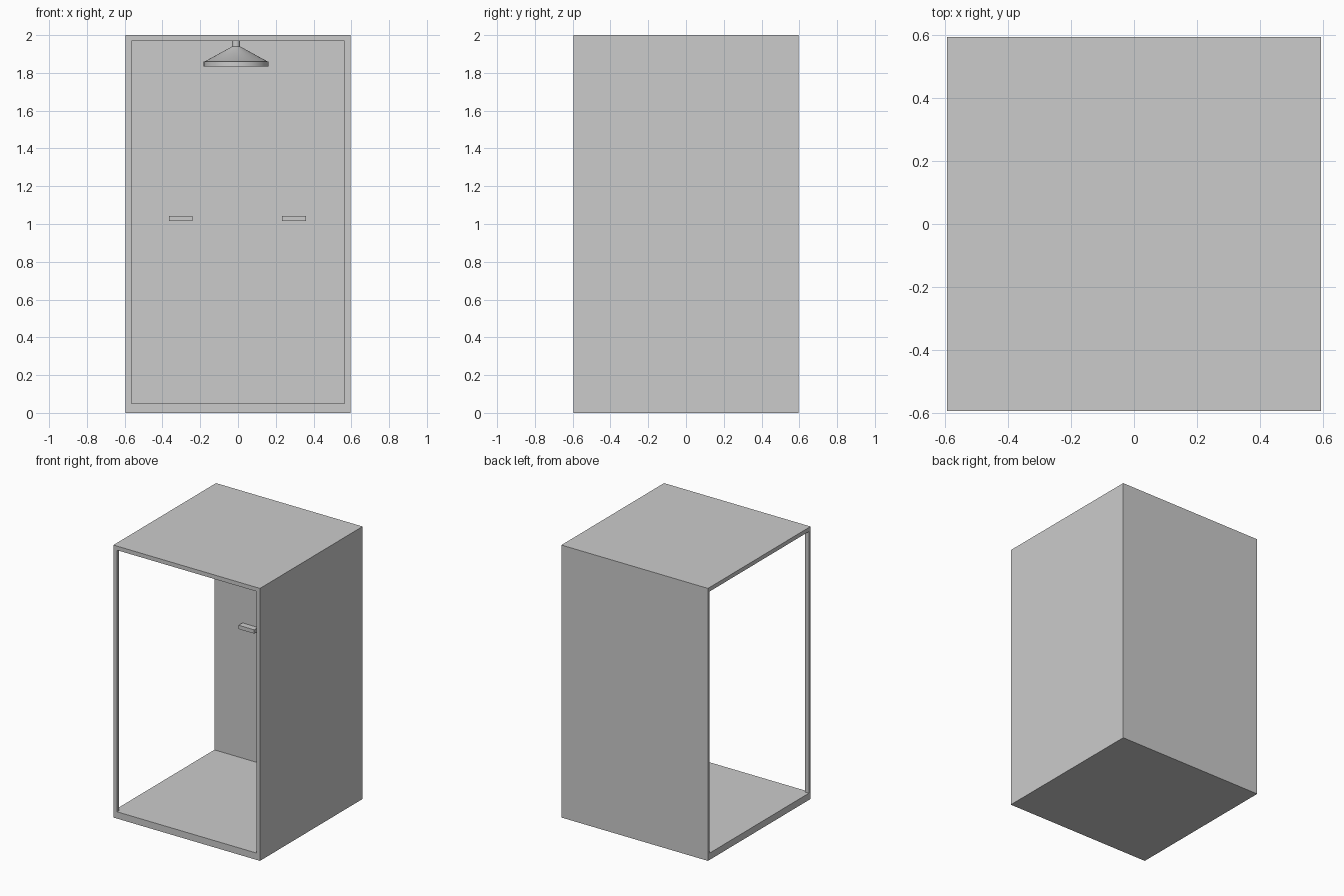
import bpy, bmesh, math

if "Cube" in bpy.data.objects:
    bpy.data.objects.remove(bpy.data.objects["Cube"])

HALF = 0.595            # half the cabin width
FLOOR, CEIL, TOP = 0.05, 1.97, 2.0
SIDE, BACK = 0.03, 0.02  # wall thicknesses


def finish(name, bm):
    bmesh.ops.recalc_face_normals(bm, faces=bm.faces)
    mesh = bpy.data.meshes.new(name)
    bm.to_mesh(mesh)
    bm.free()
    obj = bpy.data.objects.new(name, mesh)
    bpy.context.collection.objects.link(obj)
    return obj


def box(name, x, y, z):
    """Box from (min, max) pairs on each axis."""
    bm = bmesh.new()
    bmesh.ops.create_cube(bm, size=1)
    for v in bm.verts:
        v.co = [r[0] if c < 0 else r[1] for c, r in zip(v.co, (x, y, z))]
    return finish(name, bm)


def lathe(name, profile, centre, steps=48):
    """Spin an (r, z) profile about a vertical axis."""
    bm = bmesh.new()
    vs = [bm.verts.new((r, 0, z)) for r, z in profile]
    es = [bm.edges.new(p) for p in zip(vs, vs[1:])]
    bmesh.ops.spin(bm, geom=vs + es, cent=(0, 0, 0), axis=(0, 0, 1),
                   angle=2 * math.pi, steps=steps)
    bmesh.ops.remove_doubles(bm, verts=bm.verts, dist=1e-5)
    bmesh.ops.translate(bm, verts=bm.verts, vec=centre)
    obj = finish(name, bm)
    bpy.ops.object.select_all(action='DESELECT')
    obj.select_set(True)
    bpy.context.view_layer.objects.active = obj
    bpy.ops.object.shade_smooth_by_angle(angle=math.radians(30))
    return obj


full = (-HALF, HALF)
wall_z = (FLOOR, CEIL)

# Shower tray and roof slabs
box("shower_tray", full, full, (0, FLOOR))
box("roof", full, full, (CEIL, TOP))

# Solid back and right walls; front and left stay open
box("back_wall", full, (HALF - BACK, HALF), wall_z)
box("right_wall", (HALF - SIDE, HALF), (-HALF, HALF - BACK), wall_z)

# Corner post between the two openings
box("corner_post", (-HALF, -HALF + SIDE), (-HALF, -HALF + BACK), wall_z)

# Tap handles on the back wall
for side, x in (("left", -0.303), ("right", 0.297)):
    box(side + "_tap", (x - 0.063, x + 0.063),
        (HALF - BACK - 0.045, HALF - BACK), (1.015, 1.043))

# Overhead shower: stem, flared cone and rim
lathe("shower_head",
      [(0, 1.835), (0.172, 1.835), (0.172, 1.86), (0.167, 1.86),
       (0.021, 1.94), (0.021, CEIL), (0, CEIL)], (-0.01, 0, 0))
